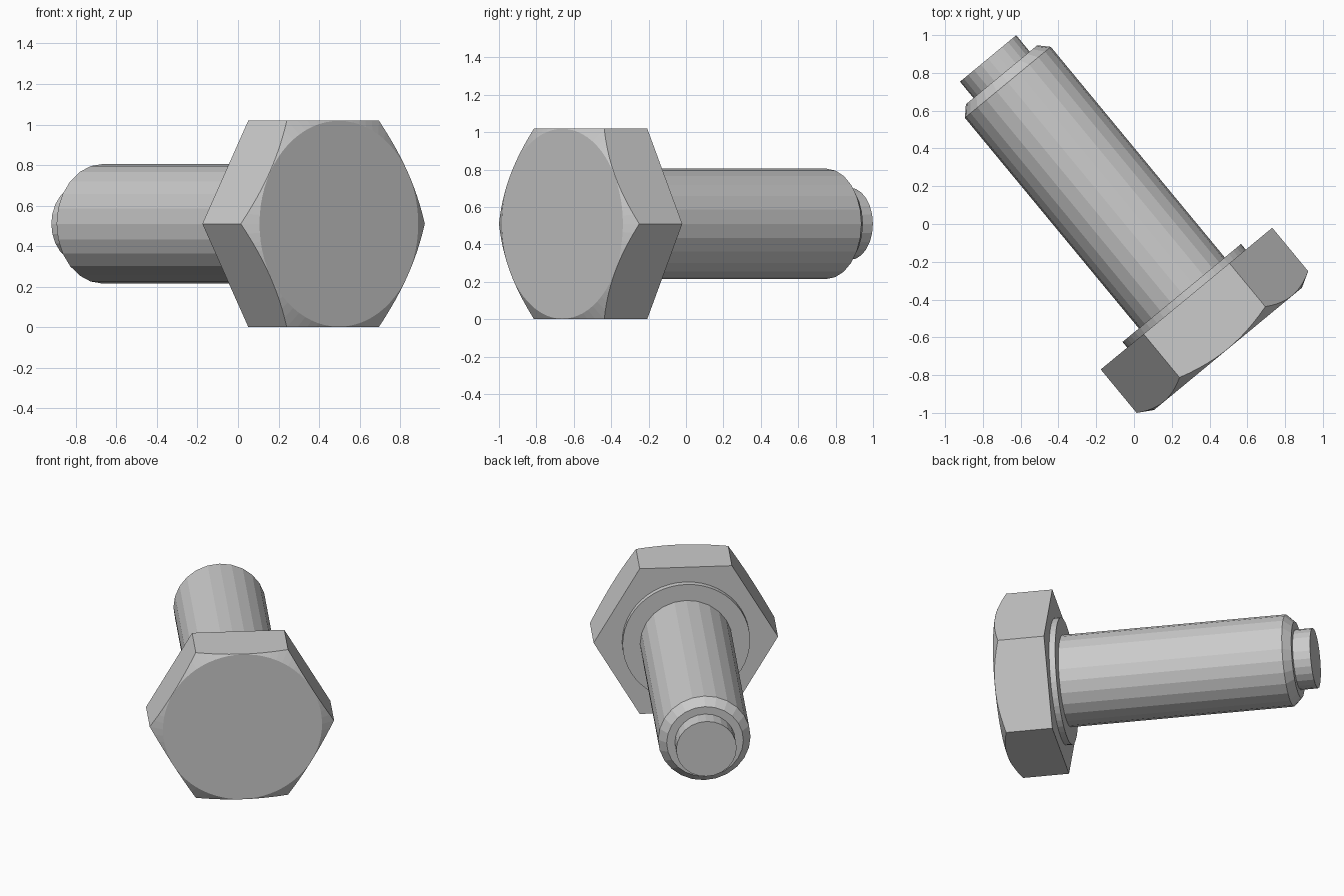
import bpy, bmesh
from math import cos, sin, tan, pi, radians
from mathutils import Matrix

if "Cube" in bpy.data.objects:
    bpy.data.objects.remove(bpy.data.objects["Cube"])

# Bolt frame: local z runs along the shank, local x through two hex corners
UX, UY = 0.771, 0.637
FRAME = Matrix(((UX, 0, -UY, 0.278), (UY, 0, UX, -0.395), (0, -1, 0, 0.51), (0, 0, 0, 1)))
APOTHEM = 0.51


def skin(name, rings):
    """Join rings of equal length with quads and cap both ends."""
    bm = bmesh.new()
    loops = [[bm.verts.new(p) for p in ring] for ring in rings]
    n = len(loops[0])
    for a, b in zip(loops, loops[1:]):
        for i in range(n):
            j = (i + 1) % n
            bm.faces.new((a[i], a[j], b[j], b[i]))
    bm.faces.new(loops[0][::-1])
    bm.faces.new(loops[-1])
    bmesh.ops.recalc_face_normals(bm, faces=bm.faces)
    bm.transform(FRAME)
    mesh = bpy.data.meshes.new(name)
    bm.to_mesh(mesh)
    bm.free()
    obj = bpy.data.objects.new(name, mesh)
    bpy.context.collection.objects.link(obj)
    return obj


def lathe(name, profile, n):
    angles = [2 * pi * i / n for i in range(n)]
    return skin(name, [[(r * cos(a), r * sin(a), z) for a in angles] for r, z in profile])


# Hex head: prism whose outer end is cut by a 30 degree cone
N = 72
circle, chamfer, base = [], [], []
for i in range(N):
    a = 2 * pi * i / N
    r = APOTHEM / cos(a % (pi / 3) - pi / 6)
    c, s = cos(a), sin(a)
    rc = APOTHEM - 0.002
    circle.append((rc * c, rc * s, -0.345))
    chamfer.append((r * c, r * s, -0.345 + (r - rc) * tan(radians(30))))
    base.append((r * c, r * s, 0))
skin("hex_head", [circle, chamfer, base])

# Raised washer face under the head
lathe("washer_face", [(0.407, -0.01), (0.407, 0.039)], 48)

# Shank with chamfered end and stepped dog point
lathe("shank", [(0.295, 0.03), (0.295, 1.485), (0.245, 1.537),
                (0.193, 1.537), (0.193, 1.649)], 24)
